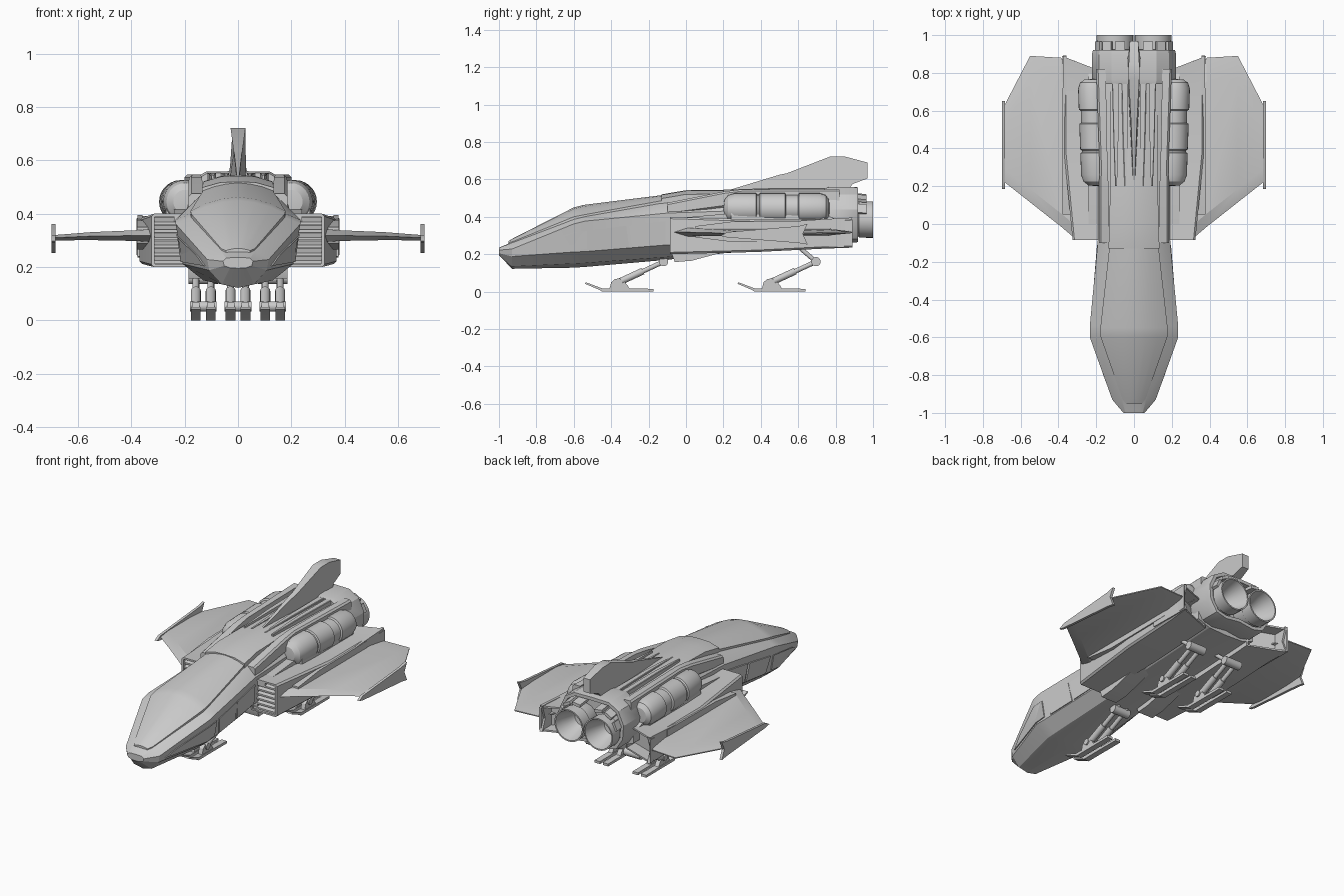
import bpy, bmesh, math
from mathutils import Vector

if "Cube" in bpy.data.objects:
    bpy.data.objects.remove(bpy.data.objects["Cube"])


def finish(name, bm, mirror=False, angle=28):
    bmesh.ops.recalc_face_normals(bm, faces=bm.faces)
    me = bpy.data.meshes.new(name)
    bm.to_mesh(me)
    bm.free()
    ob = bpy.data.objects.new(name, me)
    bpy.context.collection.objects.link(ob)
    bpy.ops.object.select_all(action='DESELECT')
    ob.select_set(True)
    bpy.context.view_layer.objects.active = ob
    bpy.ops.object.shade_smooth_by_angle(angle=math.radians(angle))
    if mirror:
        ob.modifiers.new("mirror", 'MIRROR')
    return ob


def loft(name, rings, mirror=False, caps=True, dig=(), angle=28):
    """Skin closed rings; dig = (end index, rim width, y push) hollows an end cap."""
    bm = bmesh.new()
    vs = [[bm.verts.new(p) for p in r] for r in rings]
    n = len(vs[0])
    for a, b in zip(vs, vs[1:]):
        for i in range(n):
            j = (i + 1) % n
            bm.faces.new((a[i], a[j], b[j], b[i]))
    if caps:
        ends = [bm.faces.new(vs[0]), bm.faces.new(vs[-1])]
        bmesh.ops.recalc_face_normals(bm, faces=bm.faces)
        for k, rim, push in dig:
            bmesh.ops.inset_individual(bm, faces=[ends[k]], thickness=rim)
            r = bmesh.ops.extrude_discrete_faces(bm, faces=[ends[k]])
            bmesh.ops.translate(bm, verts=r['faces'][0].verts, vec=(0, push, 0))
    bmesh.ops.remove_doubles(bm, verts=bm.verts, dist=1e-5)
    return finish(name, bm, mirror, angle)


def sym(y, half):
    """Full ring at y from half section, first and last points on the centre line."""
    return [(x, y, z) for x, z in half] + [(-x, y, z) for x, z in half[-2:0:-1]]


def box_ring(y, x0, x1, z0, z1, c=0.01):
    return [(x, y, z) for x, z in ((x0, z0), (x1 - c, z0), (x1, z0 + c), (x1, z1 - c), (x1 - c, z1), (x0, z1))]


def prism(name, profile, x0, x1, mirror=False):
    """Extrude a (y, z) outline across x."""
    return loft(name, [[(x, y, z) for y, z in profile] for x in (x0, x1)], mirror)


def lathe(name, prof, cx, cz, cant=0, mirror=True, n=28):
    """Spin (radius, y) outline around a y axis; cant shifts x along y."""
    rings = []
    for r, y in prof:
        x = cx + cant * y
        rings.append([(x + r * math.cos(t * math.tau / n), y, cz + r * math.sin(t * math.tau / n)) for t in range(n)])
    return loft(name, rings, mirror, caps=False)


def rod(name, a, b, r, mirror=False, n=14):
    a, b = Vector(a), Vector(b)
    q = (b - a).to_track_quat('Z', 'Y')
    ring = [q @ Vector((r * math.cos(i * math.tau / n), r * math.sin(i * math.tau / n), 0)) for i in range(n)]
    return loft(name, [[p + v for v in ring] for p in (a, b)], mirror)


# Fuselage: roof centre, roof, canopy rail, shoulder, chine, keel edge, keel
ST = [
    (-1.0, [(0, .235), (.03, .235), (.045, .233), (.056, .222), (.052, .205), (.03, .197), (0, .195)]),
    (-.93, [(0, .265), (.04, .264), (.065, .26), (.115, .228), (.108, .188), (.06, .135), (0, .122)]),
    (-.6, [(0, .432), (.10, .412), (.18, .385), (.234, .362), (.208, .212), (.13, .15), (0, .128)]),
    (-.54, [(0, .45), (.10, .432), (.18, .40), (.234, .377), (.205, .214), (.13, .153), (0, .132)]),
    (-.1, [(0, .505), (.07, .498), (.135, .475), (.192, .42), (.18, .25), (.12, .185), (0, .17)]),
    (.2, [(0, .53), (.08, .525), (.14, .50), (.19, .43), (.19, .26), (.12, .22), (0, .205)]),
    (.8, [(0, .535), (.08, .53), (.15, .51), (.2, .43), (.2, .28), (.12, .25), (0, .245)]),
]
loft("fuselage", [sym(y, h) for y, h in ST], angle=20)

# Canopy glazing
CAN = [(-.95, .045, .262, .27), (-.925, .062, .268, .285), (-.6, .176, .40, .45), (-.55, .178, .41, .463), (-.12, .13, .488, .517)]
loft("canopy", [sym(y, [(0, t), (w * .35, t - (t - e) * .15), (w * .7, t - (t - e) * .5), (w, e), (w, e - .03), (0, e - .04)])
                for y, w, e, t in CAN])


def skin(y, t, off):
    """Point on the fuselage side wall, t from shoulder to chine."""
    for (ya, a), (yb, b) in zip(ST, ST[1:]):
        if ya <= y <= yb:
            k = (y - ya) / (yb - ya)
            p, q = (Vector(a[i]).lerp(Vector(b[i]), k) for i in (3, 4))
            v = p.lerp(q, t)
            return (v.x + off, y, v.y)


# Side windows and doors
for nm, poly in (("side_window", [(-.89, .75), (-.82, .4), (-.6, .3), (-.53, .33), (-.53, .92), (-.6, .95)]),
                 ("side_door", [(-.505, .32), (-.32, .28), (-.305, .97), (-.48, .97)]),
                 ("side_hatch", [(-.305, .28), (-.11, .25), (-.11, .95), (-.29, .97)])):
    loft(nm, [[skin(y, t, o) for y, t in poly] for o in (-.02, .006)], mirror=True)

# Dorsal hood, raised ridges and shoulder rails
loft("dorsal_hood", [sym(y, [(0, z), (w * .5, z - .003), (w, z - .022), (w, z - .07), (0, z - .08)])
                     for y, w, z in ((-.13, .135, .52), (0, .13, .542), (.3, .125, .545), (.78, .125, .545))])
for x in (.045, .095):
    loft("dorsal_ridge", [box_ring(.2, x - .005, x + .005, .5, .545, .003),
                          box_ring(.45, x - .012, x + .014, .5, .553, .003),
                          box_ring(.78, x - .012, x + .022, .5, .553, .003)], mirror=True)
loft("shoulder_rail", [box_ring(-.1, .13, .185, .41, .475), box_ring(.2, .135, .185, .45, .535),
                       box_ring(.3, .14, .182, .45, .547), box_ring(.82, .15, .2, .45, .547)], mirror=True)

# Tail fin
fin = [((.22, .54), .004), ((.5, .625), .014), ((.54, .633), .016), ((.77, .722), .028), ((.85, .722), .028), ((.97, .69), .022),
       ((.97, .605), .022), ((.89, .575), .03), ((.86, .53), .04), ((.7, .53), .03), ((.22, .53), .006)]
loft("tail_fin", [[(s * w, y, z) for (y, z), w in fin] for s in (-1, 1)])

# Side nacelles with hollow intake and tail
nac = [box_ring(-.085, .15, .325, .2, .4), box_ring(.38, .15, .37, .212, .385),
       box_ring(.74, .15, .37, .23, .385), box_ring(.80, .15, .38, .235, .392)]
nac[-1] = [(x, y + max(0, x - .2) * .5, z) for x, y, z in nac[-1]]
loft("nacelle", nac, mirror=True, dig=((0, .012, .06), (1, .012, -.08)))
for i in range(6):
    z = .218 + i * .029
    prism("intake_slat", [(-.078, z - .004), (-.078, z + .006), (-.02, z + .024), (-.02, z + .014)], .16, .318, True)
prism("nacelle_shoulder", [(-.08, .39), (.2, .415), (.75, .41), (.82, .38), (-.08, .37)], .15, .24, True)
prism("nacelle_tail_plate", [(.62, .38), (.89, .396), (.862, .31), (.892, .236), (.62, .24)], .358, .376, True)
prism("nacelle_side_strake", [(.05, .35), (.25, .375), (.72, .38), (.72, .27), (.25, .265), (.05, .29)], .33, .378, True)

# Belly fairings under the intakes
prism("belly_fairing", [(-.075, .2), (-.06, .158), (.03, .165), (.3, .238), (.3, .27), (-.07, .27)], .08, .185, True)

# Wings lofted along x, with tip plates
WING = [(.32, -.07, .76, .318, .024), (.385, -.015, .88, .318, .02), (.55, .115, .89, .316, .015), (.69, .225, .62, .31, .01)]
loft("wing", [[(x, a, z), (x, a + .07, z + h), (x, b - .12, z + h), (x, b, z + .003), (x, b, z - .003), (x, b - .12, z - h), (x, a + .07, z - h)]
              for x, a, b, z, h in WING], mirror=True, angle=15)
prism("wing_tip_plate", [(.185, .298), (.22, .318), (.6, .35), (.65, .362), (.625, .31), (.65, .252), (.6, .26), (.22, .29)], .684, .7, True)

# Shoulder pods
R = .081
pod = [(0, .2), (.045, .205), (.07, .225), (R, .26), (R, .375), (R - .008, .38), (R - .008, .39), (R, .395), (R, .53),
       (R - .01, .535), (R - .01, .6), (R, .605), (R, .715), (.07, .748), (.045, .765), (0, .768)]
lathe("shoulder_pod", pod, .19, .445, cant=.035)
prism("pod_cradle", [(.24, .38), (.24, .42), (.74, .43), (.74, .38)], .17, .27, True)

# Engine shroud, petals and nozzles
shr = [(0, .56), (.12, .558), (.185, .52), (.222, .44), (.215, .35), (.17, .28), (.1, .262), (0, .275)]
loft("engine_shroud", [sym(y, [(x * k, .41 + (z - .41) * k) for x, z in shr]) for y, k in ((.74, .96), (.765, 1), (.9, 1), (.92, .98))],
     dig=((1, .02, -.08),))
for a in (25, 62, 98):
    c, s = math.cos(math.radians(a)), math.sin(math.radians(a))
    t = Vector((-s, 0, c)) * .026
    rings = []
    for y, k in ((.88, .138), (.965, .128)):
        o, i = Vector((.09 + c * .115, y, .39 + s * k)), Vector((.09 + c * .1, y, .39 + s * (k - .018)))
        rings.append([o - t, o + t, i + t, i - t])
    loft("shroud_petal", rings, mirror=True)
noz = [(.07, .8), (.088, .86), (.09, .92), (.096, .925), (.098, 1.0), (.09, 1.0), (.078, .95), (.05, .87), (0, .86)]
lathe("engine_nozzle", noz, .101, .385)


# Landing gear: paired skids, struts, hinge bars and drag link
def gear(name, x, y, top, mirror):
    for d in (-.028, .028):
        c = x + d
        prism(name + "_skid", [(y - .19, .042), (y - .11, .008), (y - .1, 0), (y + .175, 0), (y + .175, .015),
                               (y - .1, .018), (y - .185, .05)], c - .018, c + .018, mirror)
        prism(name + "_foot", [(y - .06, .012), (y - .05, .05), (y - .03, .068), (y + .01, .068), (y + .04, .03), (y + .05, .012)],
              c - .014, c + .014, mirror)
        rod(name + "_strut", (c, y - .01, .05), (c, y + .12, .11), .019, mirror)
        rod(name + "_piston", (c, y + .1, .1), (c, y + .23, .16), .013, mirror)
        rod(name + "_drag_link", (c, y + .23, .16), (c, *top), .012, mirror)
    rod(name + "_ankle", (x - .05, y - .01, .052), (x + .05, y - .01, .052), .019, mirror)
    rod(name + "_hinge", (x - .055, y + .23, .16), (x + .055, y + .23, .16), .025, mirror)


gear("front_gear", 0, -.35, (-.08, .2), False)
gear("rear_gear", .13, .465, (.59, .25), True)
